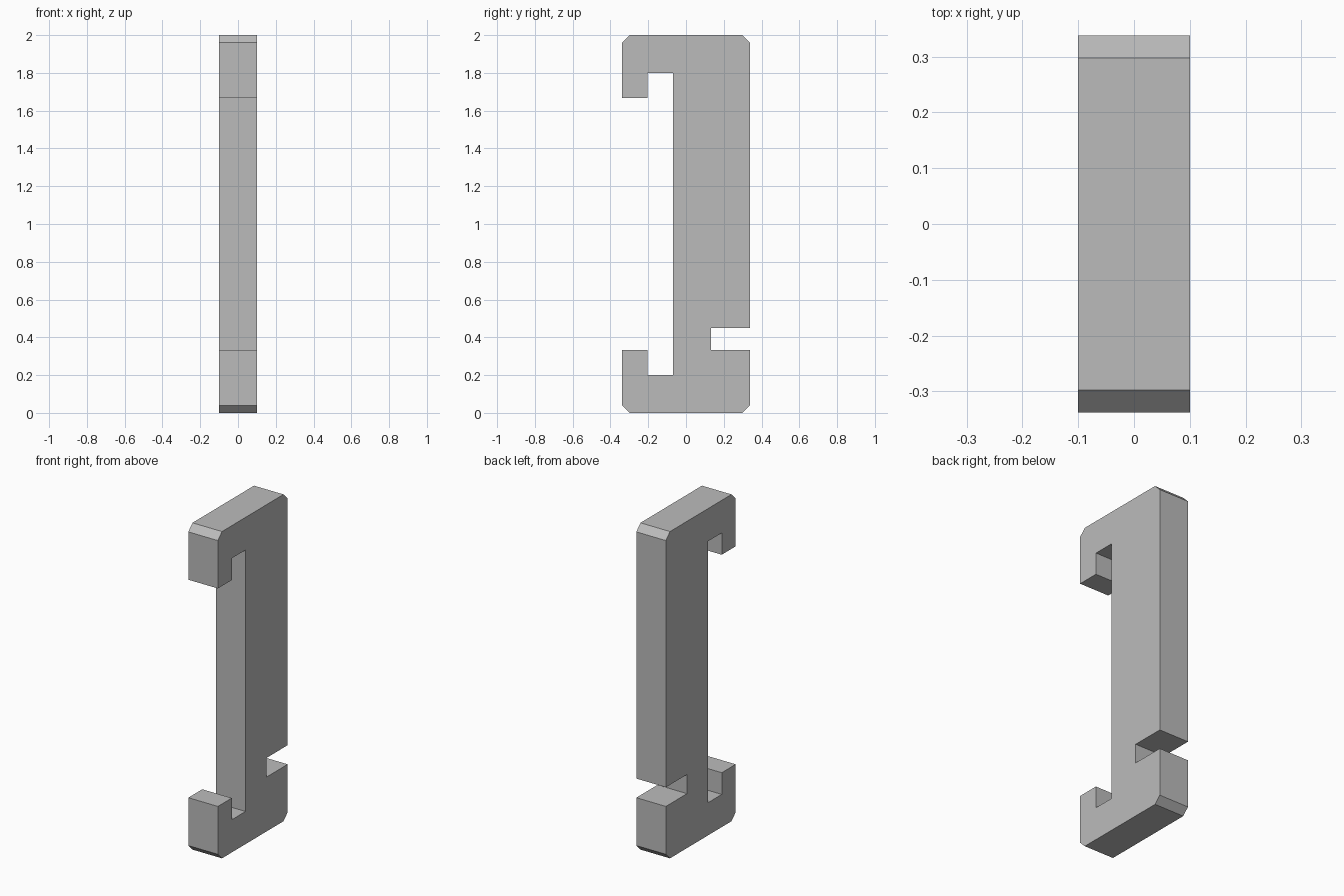
import bpy
import bmesh

# Remove the default cube
cube = bpy.data.objects.get("Cube")
if cube:
    bpy.data.objects.remove(cube, do_unlink=True)

# Plain grey material
grey = bpy.data.materials.new("plain grey")
grey.use_nodes = True
colour = (0.5, 0.5, 0.5, 1)
grey.diffuse_color = colour
grey.node_tree.nodes["Principled BSDF"].inputs["Base Color"].default_value = colour

WIDTH = 0.2     # thickness along x
FRONT, BACK, TOP = -0.3375, 0.3375, 2.0
CUT = 0.04      # corner chamfer
LIP, SPINE = -0.203, -0.07   # inner face of the hooks, front face of the spine
HOOK, FLOOR = 0.333, 0.2     # hook height, channel floor


def front_hook():
    """Lower front hook from the chamfered foot to the spine, as (y, z)."""
    return [(FRONT + CUT, 0), (FRONT, CUT), (FRONT, HOOK),
            (LIP, HOOK), (LIP, FLOOR), (SPINE, FLOOR)]


# Side profile: lower hook, mirrored upper hook, then the back with its slot
lower = front_hook()
upper = [(y, TOP - z) for y, z in reversed(lower)]
back = [(BACK - CUT, TOP), (BACK, TOP - CUT),
        (BACK, 0.45), (0.133, 0.45), (0.133, HOOK), (BACK, HOOK),
        (BACK, CUT), (BACK - CUT, 0)]

# Extrude the profile across the width
bm = bmesh.new()
side = bm.faces.new([bm.verts.new((-WIDTH / 2, y, z))
                     for y, z in lower + upper + back])
extruded = bmesh.ops.extrude_face_region(bm, geom=[side], use_keep_orig=True)
verts = [g for g in extruded["geom"] if isinstance(g, bmesh.types.BMVert)]
bmesh.ops.translate(bm, verts=verts, vec=(WIDTH, 0, 0))
bmesh.ops.recalc_face_normals(bm, faces=bm.faces)

mesh = bpy.data.meshes.new("hooked_bracket")
bm.to_mesh(mesh)
bm.free()
mesh.materials.append(grey)
bracket = bpy.data.objects.new("hooked_bracket", mesh)
bpy.context.collection.objects.link(bracket)
